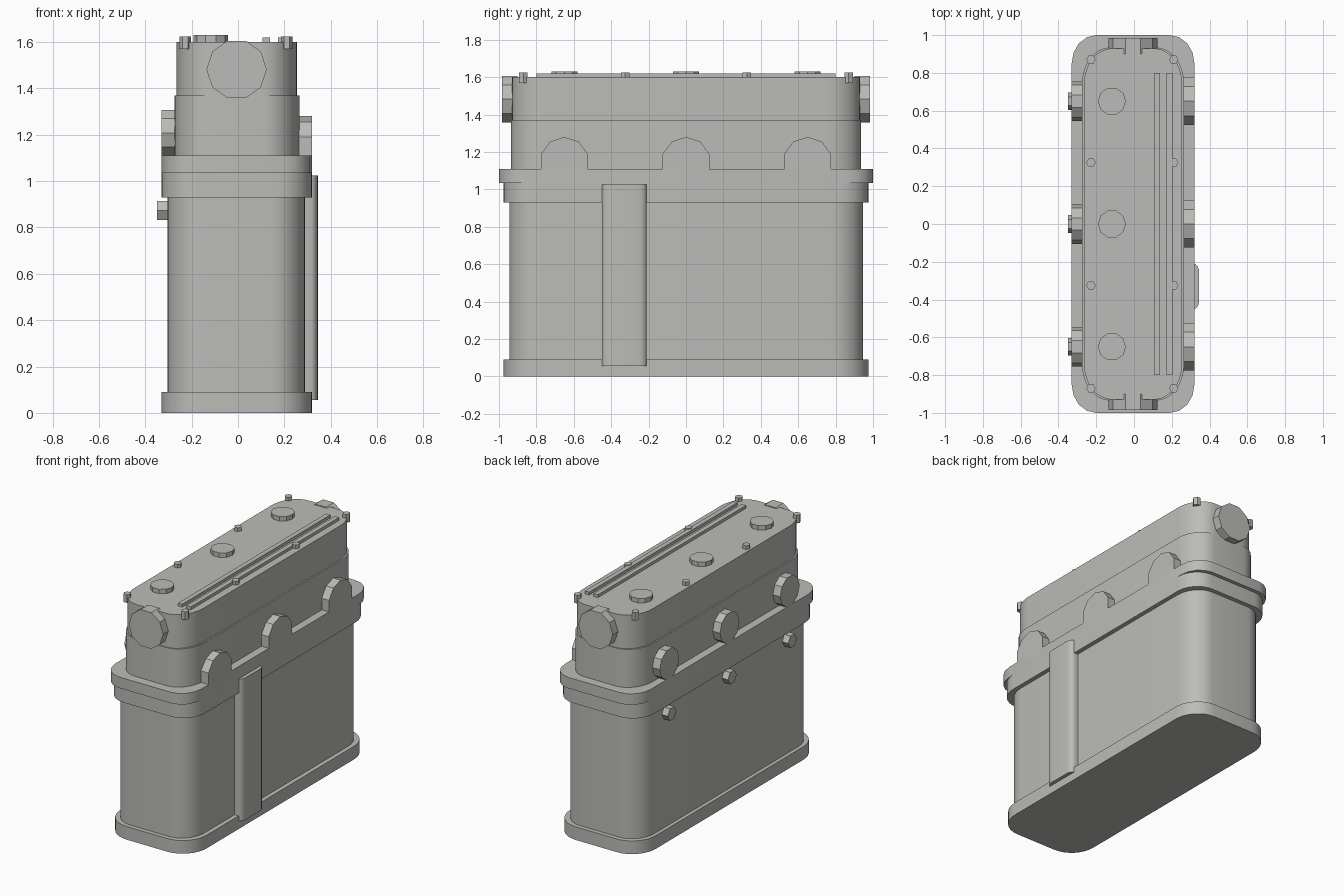
import bpy
import bmesh
from math import pi, sin, cos, radians
from mathutils import Matrix, Vector

cube = bpy.data.objects.get("Cube")
if cube:
    bpy.data.objects.remove(cube, do_unlink=True)

GREY = (0.5, 0.5, 0.48, 1)
metal = bpy.data.materials.new("cast_grey")
metal.use_nodes = True
metal.diffuse_color = GREY
metal.node_tree.nodes["Principled BSDF"].inputs["Base Color"].default_value = GREY


def prism(name, outline, low, high, matrix=Matrix()):
    """Extrude a flat outline from low to high, then place it."""
    bm = bmesh.new()
    face = bm.faces.new([bm.verts.new((x, y, low)) for x, y in outline])
    top = bmesh.ops.extrude_face_region(bm, geom=[face])["geom"]
    verts = [v for v in top if isinstance(v, bmesh.types.BMVert)]
    bmesh.ops.translate(bm, verts=verts, vec=(0, 0, high - low))
    bmesh.ops.recalc_face_normals(bm, faces=bm.faces)
    bm.transform(matrix)
    mesh = bpy.data.meshes.new(name)
    bm.to_mesh(mesh)
    bm.free()
    mesh.materials.append(metal)
    obj = bpy.data.objects.new(name, mesh)
    bpy.context.collection.objects.link(obj)
    bpy.ops.object.select_all(action="DESELECT")
    obj.select_set(True)
    bpy.context.view_layer.objects.active = obj
    bpy.ops.object.shade_smooth_by_angle(angle=radians(30))
    return obj


def rounded(x0, x1, y0, y1, rx, ry, steps):
    """Rectangle outline with elliptical corners."""
    corners = [(x1 - rx, y1 - ry), (x0 + rx, y1 - ry),
               (x0 + rx, y0 + ry), (x1 - rx, y0 + ry)]
    points = []
    for quarter, (cx, cy) in enumerate(corners):
        for i in range(steps + 1):
            a = (quarter + i / steps) * pi / 2
            points.append((cx + rx * cos(a), cy + ry * sin(a)))
    return points


def polygon(radius, sides, turn=0):
    return [(radius * cos(turn + 2 * pi * i / sides),
             radius * sin(turn + 2 * pi * i / sides)) for i in range(sides)]


def along(axis, origin):
    """Local z runs along the axis; local y stays as upright as it can."""
    z = Vector(axis)
    y = Vector((0, 0, 1))
    x = y.cross(z)
    turn = Matrix((x, y, z)).transposed().to_4x4()
    return Matrix.Translation(origin) @ turn


# Stacked casing: name, x range, half length, z range, corner radii, steps
layers = [
    ("base_flange", -0.33, 0.32, 0.975, 0, 0.09, 0.17, 0.18, 8),
    ("main_body", -0.305, 0.29, 0.945, 0.09, 0.93, 0.15, 0.17, 8),
    ("lower_rim", -0.33, 0.32, 0.975, 0.93, 1.035, 0.15, 0.16, 8),
    ("upper_rim", -0.33, 0.32, 1.0, 1.035, 1.11, 0.13, 0.15, 4),
    ("lower_head", -0.275, 0.265, 0.935, 1.11, 1.37, 0.15, 0.19, 8),
    ("upper_head", -0.265, 0.255, 0.93, 1.37, 1.6, 0.15, 0.19, 8),
]
for name, x0, x1, half, z0, z1, rx, ry, steps in layers:
    prism(name, rounded(x0, x1, -half, half, rx, ry, steps), z0, z1)

# Vertical rib on the left side
prism("side_rib", rounded(0.2, 0.345, -0.45, -0.21, 0.03, 0.045, 4), 0.055, 1.025)

# Side bosses, side bolts and top caps at three stations
for i, y in enumerate((-0.65, 0, 0.65), 1):
    prism(f"left_boss_{i}", polygon(0.131, 10, pi / 2), 0, 0.07,
          along((1, 0, 0), (0.25, y, 1.149)))
    prism(f"right_boss_{i}", polygon(0.105, 10), 0, 0.07,
          along((-1, 0, 0), (-0.26, y, 1.208)))
    prism(f"side_bolt_{i}", polygon(0.047, 6), 0, 0.055,
          along((-1, 0, 0), (-0.295, y, 0.873)))
    prism(f"top_cap_{i}", polygon(0.074, 10), 1.59, 1.63,
          Matrix.Translation((-0.117, y, 0)))

# Round covers on both ends
for name, side in (("front_cover", -1), ("back_cover", 1)):
    prism(name, polygon(0.13, 10), 0, 0.085,
          along((0, side, 0), (-0.006, side * 0.9, 1.482)))

# Cover bolts along both edges
for x in (-0.228, 0.21):
    for y in (-0.87, -0.325, 0.325, 0.87):
        prism("cover_bolt", polygon(0.025, 6), 1.57, 1.625,
              Matrix.Translation((x, y, 0)))

# Pair of long rails on top
for x in (0.122, 0.188):
    rail = [(x - 0.016, -0.8), (x + 0.016, -0.8), (x + 0.016, 0.8), (x - 0.016, 0.8)]
    prism("top_rail", rail, 1.59, 1.62)
